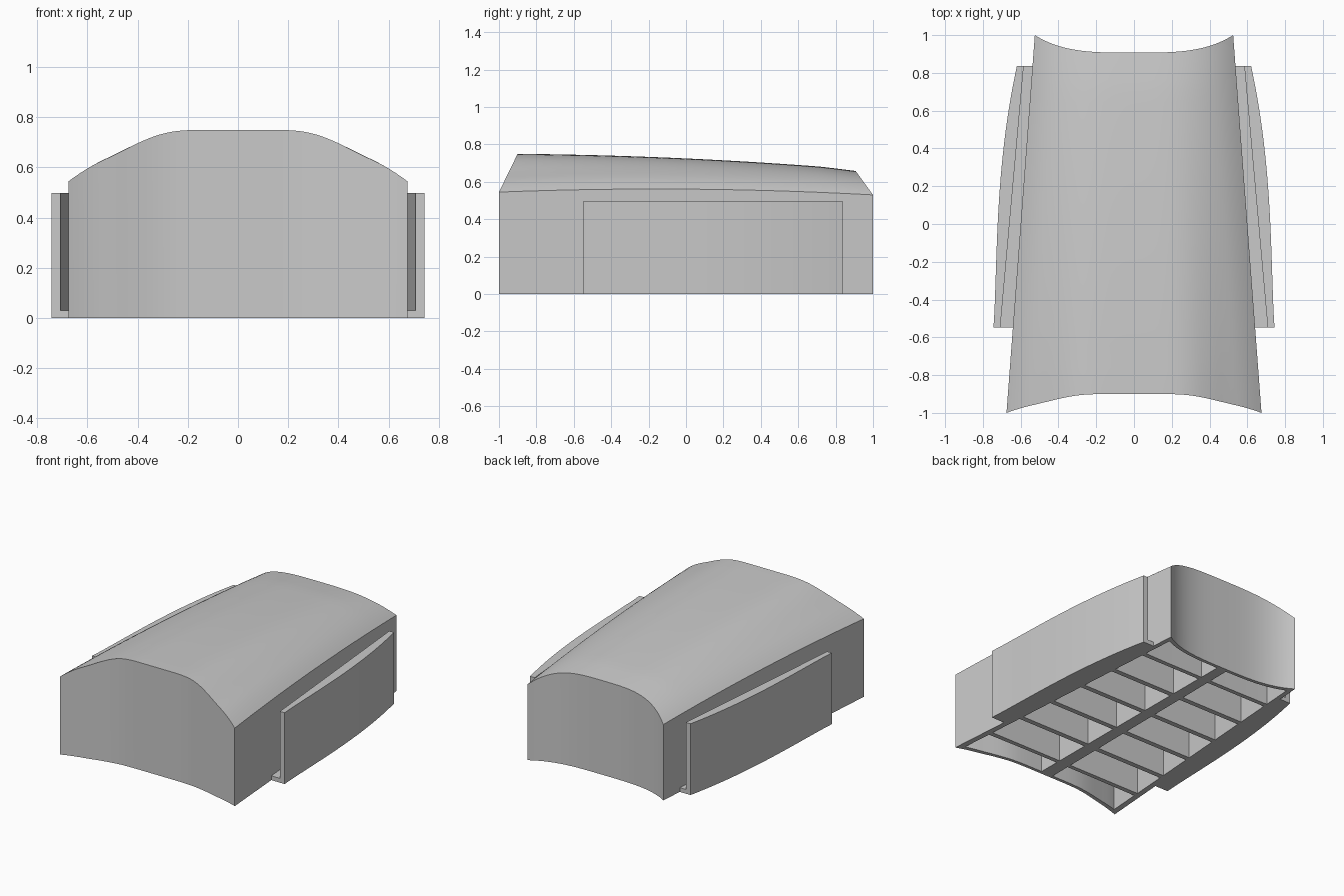
import bpy
import bmesh

cube = bpy.data.objects.get("Cube")
if cube:
    bpy.data.objects.remove(cube)

grey = bpy.data.materials.new("plain_grey")
grey.use_nodes = True
colour = (0.59, 0.59, 0.59, 1)
grey.diffuse_color = colour
grey.node_tree.nodes["Principled BSDF"].inputs["Base Color"].default_value = colour

# Front arch: share of the crown height against distance from the centre line
ARCH = [(0, 1), (0.3, 1), (0.44, 0.95), (0.59, 0.76), (0.74, 0.5), (0.89, 0.27), (1, 0), (1.2, -0.49)]
ROWS = 7


def arch_line(s):
    s = abs(s)
    for (a, fa), (b, fb) in zip(ARCH, ARCH[1:]):
        if s <= b:
            return fa + (fb - fa) * (s - a) / (b - a)
    return ARCH[-1][1]


def front_arch(s):
    return sum(arch_line(s + 0.025 * k) for k in range(-3, 4)) / 7


def back_arch(s):
    return 1 - abs(s) ** 3.4


def half_width(y):
    return 0.6 - 0.075 * y


def plan(u, v):
    """Plan position; only the end bays bend to the hollow end walls."""
    y = v
    bend = max(0, 1 - (1 - abs(v)) * ROWS / 2)
    if v < 0:
        y += 0.1 * front_arch(u) * bend
    else:
        y -= 0.093 * back_arch(u) * bend
    return half_width(y) * u, y


def roof(u, v):
    t = (v + 1) / 2
    arch = front_arch(u) * (1 - t) + back_arch(u) * t
    crest = 0.725 - 0.046 * v - 0.021 * v * v
    eave = 0.561 - 0.0075 * v - 0.0235 * v * v
    return eave + (crest - eave) * arch


def finish(bm, name):
    bmesh.ops.recalc_face_normals(bm, faces=bm.faces)
    mesh = bpy.data.meshes.new(name)
    bm.to_mesh(mesh)
    bm.free()
    obj = bpy.data.objects.new(name, mesh)
    bpy.context.collection.objects.link(obj)
    mesh.materials.append(grey)
    return obj


def vaulted_block(name, u_range, v_range, base, drop, nu, nv):
    """Closed block between a flat base and the roof lowered by drop."""
    bm = bmesh.new()
    layers = []
    for top in (False, True):
        grid = []
        for j in range(nv + 1):
            v = v_range[0] + (v_range[1] - v_range[0]) * j / nv
            row = []
            for i in range(nu + 1):
                u = u_range[0] + (u_range[1] - u_range[0]) * i / nu
                x, y = plan(u, v)
                row.append(bm.verts.new((x, y, roof(u, v) - drop if top else base)))
            grid.append(row)
        layers.append(grid)
    low, high = layers
    for j in range(nv):
        for i in range(nu):
            bm.faces.new((high[j][i], high[j][i + 1], high[j + 1][i + 1], high[j + 1][i]))
    # Underside is a single flat face
    rim = [(0, i) for i in range(nu)] + [(j, nu) for j in range(nv)]
    rim += [(nv, i) for i in range(nu, 0, -1)] + [(j, 0) for j in range(nv, 0, -1)]
    for (a, b), (c, d) in zip(rim, rim[1:] + rim[:1]):
        bm.faces.new((low[a][b], low[c][d], high[c][d], high[a][b]))
    bm.faces.new([low[j][i] for j, i in rim])
    bmesh.ops.delete(bm, geom=[v for v in bm.verts if not v.link_faces], context="VERTS")
    return finish(bm, name)


# Main body, hollowed from below into two columns of bays
body = vaulted_block("body_shell", (-1, 1), (-1, 1), 0, 0, 60, 28)
cutters = []
for side in (-1, 1):
    for k in range(ROWS):
        v0 = -1 + 2 * k / ROWS + (0.035 if k == 0 else 0.018)
        v1 = -1 + 2 * (k + 1) / ROWS - (0.035 if k == ROWS - 1 else 0.018)
        span = sorted((side * 0.07, side * 0.94))
        cutter = vaulted_block("bay_cutter", span, (v0, v1), -0.1, 0.037, 20, 6)
        cutter.hide_render = True
        cutters.append(cutter)
        cut = body.modifiers.new("bay", "BOOLEAN")
        cut.operation = "DIFFERENCE"
        cut.solver = "EXACT"
        cut.object = cutter
hollow = bpy.data.meshes.new_from_object(body.evaluated_get(bpy.context.evaluated_depsgraph_get()))
body.modifiers.clear()
body.data = hollow
for cutter in cutters:
    bpy.data.objects.remove(cutter)

# Side skirts: bowed outer wall and a thin floor joining it to the body
Y0, Y1, STEPS = -0.548, 0.836, 24


def strip(name, inner, outer, height, side):
    bm = bmesh.new()
    path = [k / STEPS for k in range(STEPS + 1)]
    points = [(inner(t), t) for t in path] + [(outer(t), t) for t in reversed(path)]
    face = bm.faces.new([bm.verts.new((side * x, Y0 + (Y1 - Y0) * t, 0)) for x, t in points])
    new = bmesh.ops.extrude_face_region(bm, geom=[face])["geom"]
    bmesh.ops.translate(bm, vec=(0, 0, height), verts=[g for g in new if isinstance(g, bmesh.types.BMVert)])
    return finish(bm, name)


def body_edge(t):
    return half_width(Y0 + (Y1 - Y0) * t)


def wall_inside(t):
    return 0.708 - 0.124 * t


def wall_outside(t):
    return 0.744 - 0.124 * t + 0.178 * t ** 1.5 * (1 - t)


parts = [body]
for label, side in (("left", 1), ("right", -1)):
    parts.append(strip(label + "_skirt_wall", wall_inside, wall_outside, 0.498, side))
    parts.append(strip(label + "_skirt_floor", body_edge, wall_inside, 0.03, side))

# Smooth the curved faces and keep the corners crisp
bpy.ops.object.select_all(action="DESELECT")
for part in parts:
    part.select_set(True)
bpy.context.view_layer.objects.active = body
bpy.ops.object.shade_smooth_by_angle(angle=0.52)
